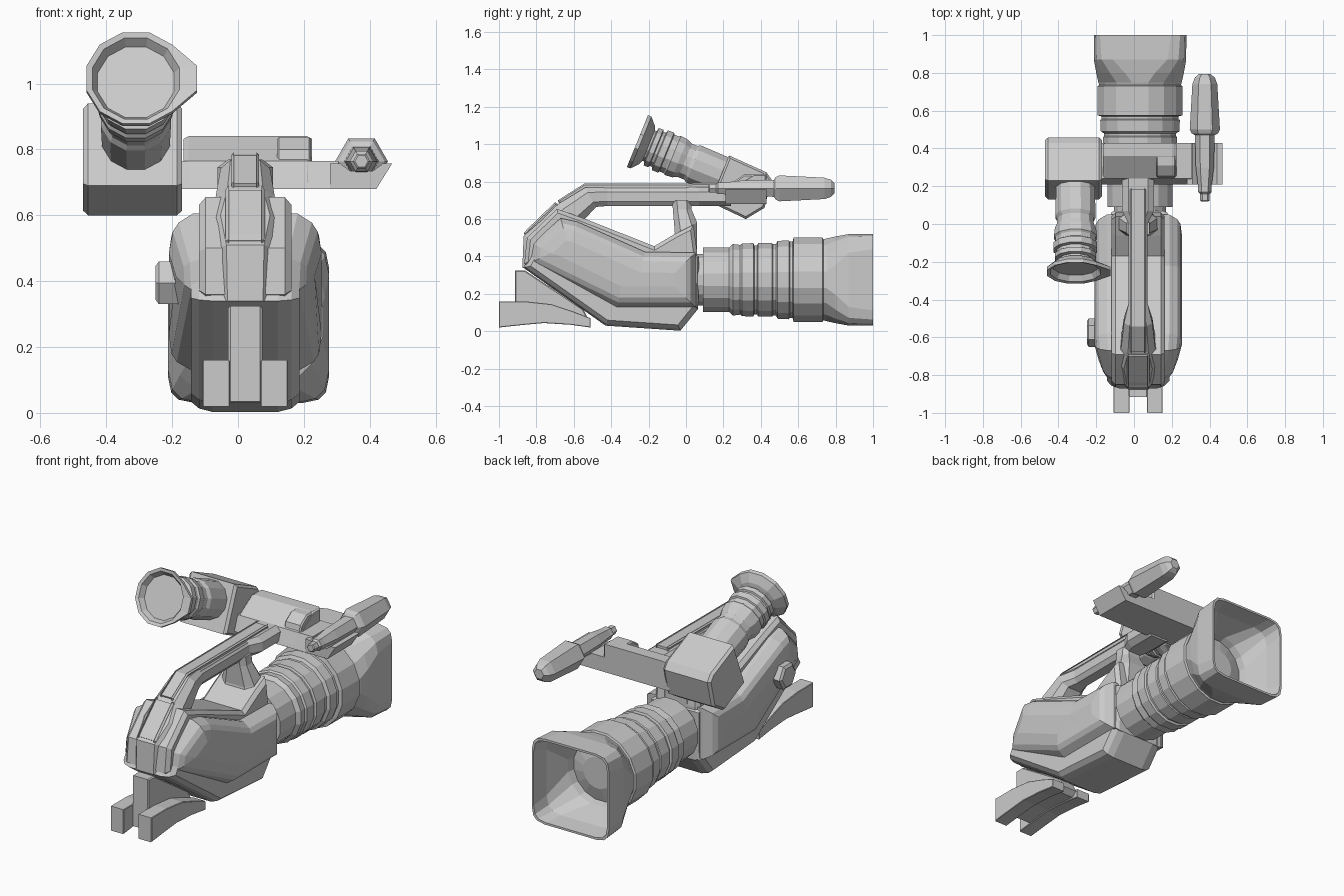
import bpy, bmesh, math
from mathutils import Vector as V

CX = 0.022  # centre line of the camera body


def loft(name, rings):
    """Skin a list of equal-length point rings and cap both ends."""
    bm = bmesh.new()
    vs = [[bm.verts.new(p) for p in r] for r in rings]
    n = len(vs[0])
    for a, b in zip(vs, vs[1:]):
        for i in range(n):
            j = (i + 1) % n
            bm.faces.new((a[i], a[j], b[j], b[i]))
    bm.faces.new(vs[0][::-1])
    bm.faces.new(vs[-1])
    bmesh.ops.recalc_face_normals(bm, faces=bm.faces)
    me = bpy.data.meshes.new(name)
    bm.to_mesh(me)
    bm.free()
    ob = bpy.data.objects.new(name, me)
    bpy.context.collection.objects.link(ob)
    return ob


def inset(prof, d):
    """Offset a closed 2D profile inwards by d with mitred corners."""
    n = len(prof)
    area = sum(prof[i - 1][0] * prof[i][1] - prof[i][0] * prof[i - 1][1] for i in range(n))
    s = 1 if area > 0 else -1
    out = []
    for i in range(n):
        p, a, b = V(prof[i]), V(prof[i - 1]), V(prof[(i + 1) % n])
        e, f = (p - a).normalized(), (b - p).normalized()
        n1, n2 = V((-e.y, e.x)) * s, V((-f.y, f.x)) * s
        out.append(p + (n1 + n2) * (d / max(0.4, 1 + n1.dot(n2))))
    return out


def slab(name, prof, cx, layers, taper=0.0):
    """Side profile (y, z) widened along x; layers are (half width, inset), outermost first."""
    rings = []
    for sx, ls in ((-1, layers), (1, layers[::-1])):
        for w, d in ls:
            ring = []
            for y, z in inset(prof, d):
                k = 1 - taper * min(1, max(0, (-0.64 - y) / 0.18))
                ring.append((cx + sx * w * k, y, z))
            rings.append(ring)
    return loft(name, rings)


def tube(name, origin, axis, stations, n=16):
    """Rings along an axis; stations are (distance, radius, squareness)."""
    axis = V(axis).normalized()
    u = V((1, 0, 0)) if abs(axis.x) < 0.9 else V((0, 1, 0))
    w = axis.cross(u).normalized()
    off = 0 if n == 6 else math.pi / n
    rings = []
    for t, r, q in stations:
        e = 1 - 0.75 * q
        ring = []
        for i in range(n):
            a = off + 2 * math.pi * i / n
            c, s = math.cos(a), math.sin(a)
            c, s = math.copysign(abs(c) ** e, c), math.copysign(abs(s) ** e, s)
            ring.append(V(origin) + axis * t + u * (c * r) + w * (s * r))
        rings.append(ring)
    return loft(name, rings)


def band(name, stations):
    """Chamfered strap; stations are (outer y, outer z, inner y, inner z, half width)."""
    rings = []
    for y0, z0, y1, z1, w in stations:
        ring = []
        for x, t in ((-.6, 0), (.6, 0), (1, .25), (1, .75), (.6, 1), (-.6, 1), (-1, .75), (-1, .25)):
            ring.append((CX + x * w, y0 + (y1 - y0) * t, z0 + (z1 - z0) * t))
        rings.append(ring)
    return loft(name, rings)


# Body: faceted side shells, central core, lower base
slab("body_shell",
     [(-.84, .36), (-.82, .47), (-.67, .605), (-.58, .585), (-.22, .425), (.05, .42), (.05, .13), (-.37, .13)],
     CX, [(.232, .11), (.224, .05), (.208, .025), (.165, 0)], taper=.22)
slab("body_core",
     [(-.865, .36), (-.85, .5), (-.69, .655), (-.55, .605), (-.17, .455), (-.06, .52), (.04, .57),
      (.06, .42), (.06, .12), (-.38, .11)], CX, [(.14, .02), (.12, 0)])
slab("body_base",
     [(-.87, .34), (-.43, .03), (-.03, .003), (.065, .12), (.06, .2), (-.4, .2), (-.82, .43)],
     CX, [(.165, .03), (.14, .01), (.1, 0)])
tube("side_knob", (-.25, -.575, .395), (1, 0, 0), [(0, .06, 0), (.01, .075, 0), (.1, .075, 0)], 6)

# Carrying handle with its post and grip strip
band("handle", [(-.875, .34, -.70, .30, .09), (-.868, .51, -.65, .45, .095), (-.765, .6, -.6, .5, .125),
                (-.685, .68, -.56, .58, .09), (-.54, .768, -.48, .665, .075), (-.42, .77, -.42, .67, .05),
                (0, .77, 0, .67, .05), (.07, .77, .07, .67, .085), (.24, .77, .24, .67, .085)])
band("handle_post", [(.03, .70, -.075, .70, .06), (.03, .65, -.07, .65, .065),
                     (.06, .58, -.06, .53, .1), (.06, .40, -.08, .42, .12)])
slab("handle_grip_strip", [(-.685, .70), (-.545, .789), (.19, .792), (.19, .75), (-.53, .75), (-.67, .66)],
     CX, [(.034, 0), (.042, .008)])
slab("rear_panel", [(-.868, .525), (-.845, .55), (-.70, .69), (-.675, .675), (-.67, .63), (-.84, .48)],
     CX, [(.05, 0), (.06, .01)])

# Lens barrel with stepped rings and open square hood
steps = [(.02, .14), (.09, .14), (.09, .175), (.23, .175), (.25, .195), (.29, .19), (.30, .198), (.36, .2),
         (.365, .188), (.38, .188), (.385, .2), (.46, .2), (.465, .195), (.48, .195), (.49, .212), (.55, .215),
         (.555, .208), (.57, .208), (.575, .23), (.73, .23), (.735, .22)]
hood = [(.75, .225, 0), (.8, .235, .45), (.87, .246, .9), (1, .246, 1), (1, .234, 1), (.9, .222, .9),
        (.77, .18, 0), (.73, .17, 0), (.755, .09, 0)]
tube("lens_and_hood", (.032, 0, .275), (0, 1, 0), [(t, r, 0) for t, r in steps] + hood)
slab("lens_mount", [(.03, .13), (.065, .12), (.07, .40), (.03, .42)], CX + .005, [(.15, .01), (.13, 0)])

# Viewfinder: tilted box, tube, ringed eyecup
slab("viewfinder_box", [(.13, .69), (.23, .94), (.43, .85), (.458, .81), (.42, .66), (.32, .60)],
     -.32, [(.15, .012), (.135, 0)])
eye, back = (-.31, -.255, 1.015), (0, .926, -.377)
tube("viewfinder_tube", eye, back,
     [(.04, .095, 0), (.07, .09, 0), (.075, .112, 0), (.1, .112, 0), (.105, .102, 0), (.12, .102, 0), (.125, .119, 0),
      (.16, .119, 0), (.165, .11, 0), (.19, .11, 0), (.2, .117, 0), (.24, .113, 0), (.27, .1, 0),
      (.3, .1, 0), (.32, .11, 0), (.5, .106, 0)], 12)
cup = tube("eyecup", eye, back,
           [(.03, .12, 0), (0, .137, 0), (-.005, .155, 0), (.015, .155, 0), (.05, .115, 0), (.06, .09, 0)], 12)
for v in cup.data.vertices:  # flared side flap of the eyecup
    if v.co.x > -.31 + .14:
        v.co.x += .036

# Cross bar with sloped top, raised lump and microphone clip
slab("cross_bar", [(.21, .68), (.43, .68), (.43, .765), (.24, .765)], .055, [(.25, 0)])
slab("cross_bar_top", [(.215, .70), (.24, .765), (.36, .84), (.43, .84), (.43, .70)], .03, [(.195, .008), (.18, 0)])
slab("cross_bar_lump", [(.24, .74), (.255, .8), (.31, .838), (.43, .838), (.43, .74)], .17, [(.052, .008), (.045, 0)])
loft("microphone_clip", [[(x, y, z) for x, z in
                          ((.28, .68), (.42, .68), (.468, .757), (.44, .757), (.41, .735), (.34, .735), (.31, .757),
                           (.28, .757))] for y in (.21, .43)])

# Hexagonal microphone
mic = [(.12, .02), (.125, .026), (.16, .026), (.17, .036), (.2, .036), (.3, .048), (.47, .052), (.48, .07),
       (.5, .08), (.74, .066), (.775, .053), (.795, .03)]
tube("microphone", (.375, 0, .764), (0, 1, 0), [(t, r, 0) for t, r in mic], 6)

# Shoulder rest: two curved prongs and the centre support
pad = [(-1, .16), (-.86, .16), (-.72, .145), (-.6, .105), (-.51, .07), (-.51, .02), (-.62, .035), (-.76, .044),
       (-.88, .033), (-1, .02)]
for side, x in (("left", -.066), ("right", .11)):
    slab("shoulder_pad_" + side, pad, x, [(.042, .003), (.039, 0)])
slab("shoulder_support", [(-.915, .325), (-.86, .325), (-.55, .12), (-.52, .06), (-.55, .035), (-.76, .05), (-.915, .035)],
     CX, [(.052, .006), (.045, 0)])
